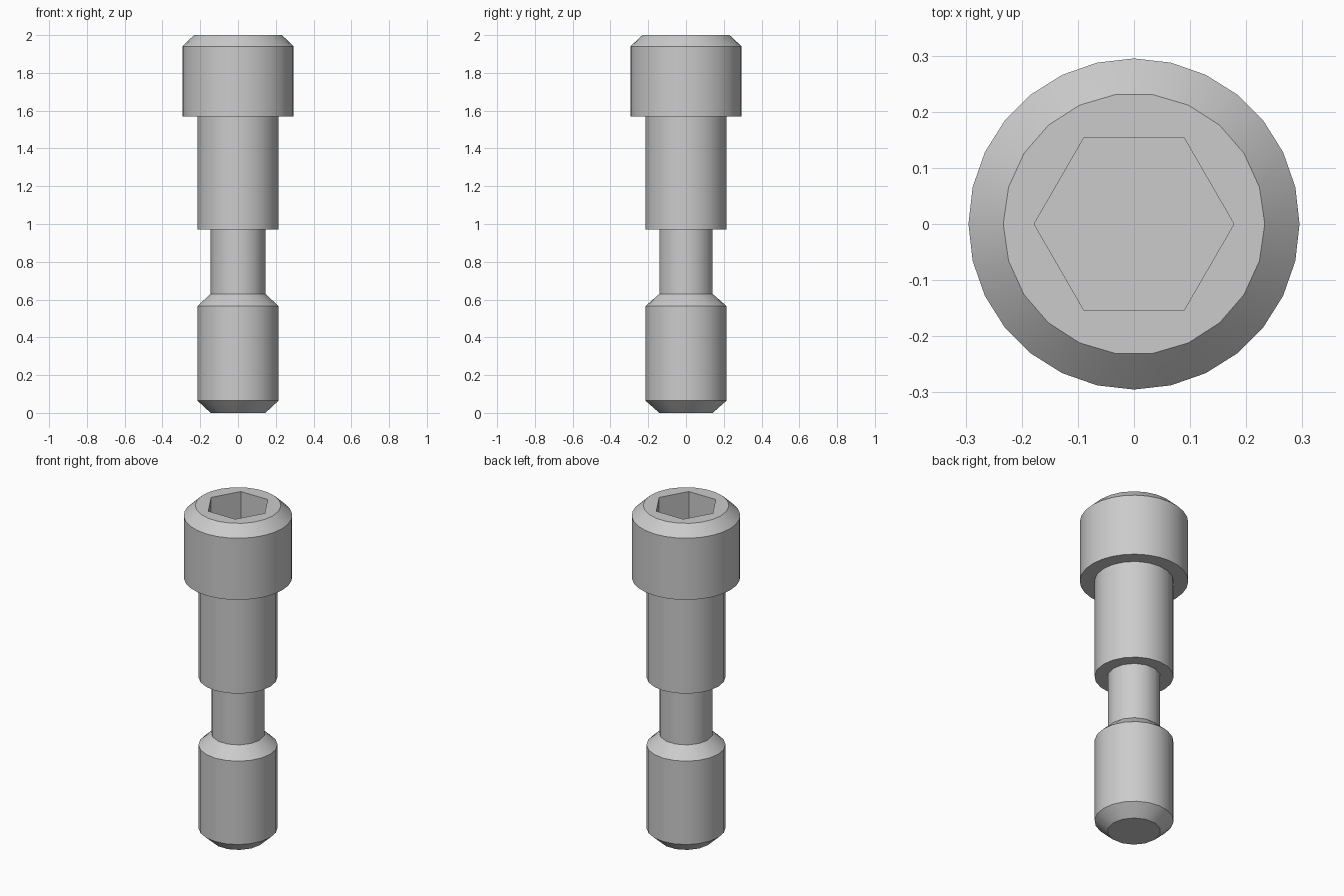
import bpy, bmesh, math

cube = bpy.data.objects.get("Cube")
if cube:
    bpy.data.objects.remove(cube, do_unlink=True)

steel = bpy.data.materials.new("steel grey")
steel.use_nodes = True
GREY = (0.6, 0.6, 0.6, 1)
steel.diffuse_color = GREY
steel.node_tree.nodes["Principled BSDF"].inputs["Base Color"].default_value = GREY

# Rings from the tip upward, then down into the socket: radius, height, sides
RINGS = [
    (0.145, 0.0, 14), (0.215, 0.065, 20),      # chamfered tip
    (0.215, 0.565, 20), (0.145, 0.63, 14),     # lower body and its shoulder
    (0.145, 0.97, 14), (0.215, 0.97, 20),      # neck
    (0.215, 1.57, 20), (0.295, 1.57, 28),      # upper shank
    (0.295, 1.94, 28), (0.233, 2.0, 22),       # head with chamfer
    (0.178, 2.0, 6), (0.178, 1.74, 6),         # hex socket
]


def ring(bm, radius, height, sides):
    return [bm.verts.new((radius * math.cos(math.tau * i / sides),
                          radius * math.sin(math.tau * i / sides), height))
            for i in range(sides)]


def join_rings(bm, low, high):
    """Connect two rings: quads for equal counts, a zipped strip otherwise."""
    n, m = len(low), len(high)
    if n == m:
        for i in range(n):
            j = (i + 1) % n
            bm.faces.new((low[i], low[j], high[j], high[i]))
        return
    i = j = 0
    while i < n or j < m:
        if j == m or (i < n and (i + 0.5) / n <= (j + 0.5) / m):
            bm.faces.new((low[i], low[(i + 1) % n], high[j % m]))
            i += 1
        else:
            bm.faces.new((low[i % n], high[(j + 1) % m], high[j]))
            j += 1


bm = bmesh.new()
loops = [ring(bm, *r) for r in RINGS]
for low, high in zip(loops, loops[1:]):
    join_rings(bm, low, high)
bm.faces.new(loops[0][::-1])   # tip end
bm.faces.new(loops[-1])        # socket floor
bmesh.ops.recalc_face_normals(bm, faces=bm.faces)

mesh = bpy.data.meshes.new("socket_screw")
bm.to_mesh(mesh)
bm.free()
mesh.materials.append(steel)
screw = bpy.data.objects.new("socket_screw", mesh)
bpy.context.collection.objects.link(screw)

# Smooth round walls, crisp chamfers and socket
bpy.ops.object.select_all(action="DESELECT")
screw.select_set(True)
bpy.context.view_layer.objects.active = screw
bpy.ops.object.shade_smooth_by_angle(angle=math.radians(32))
